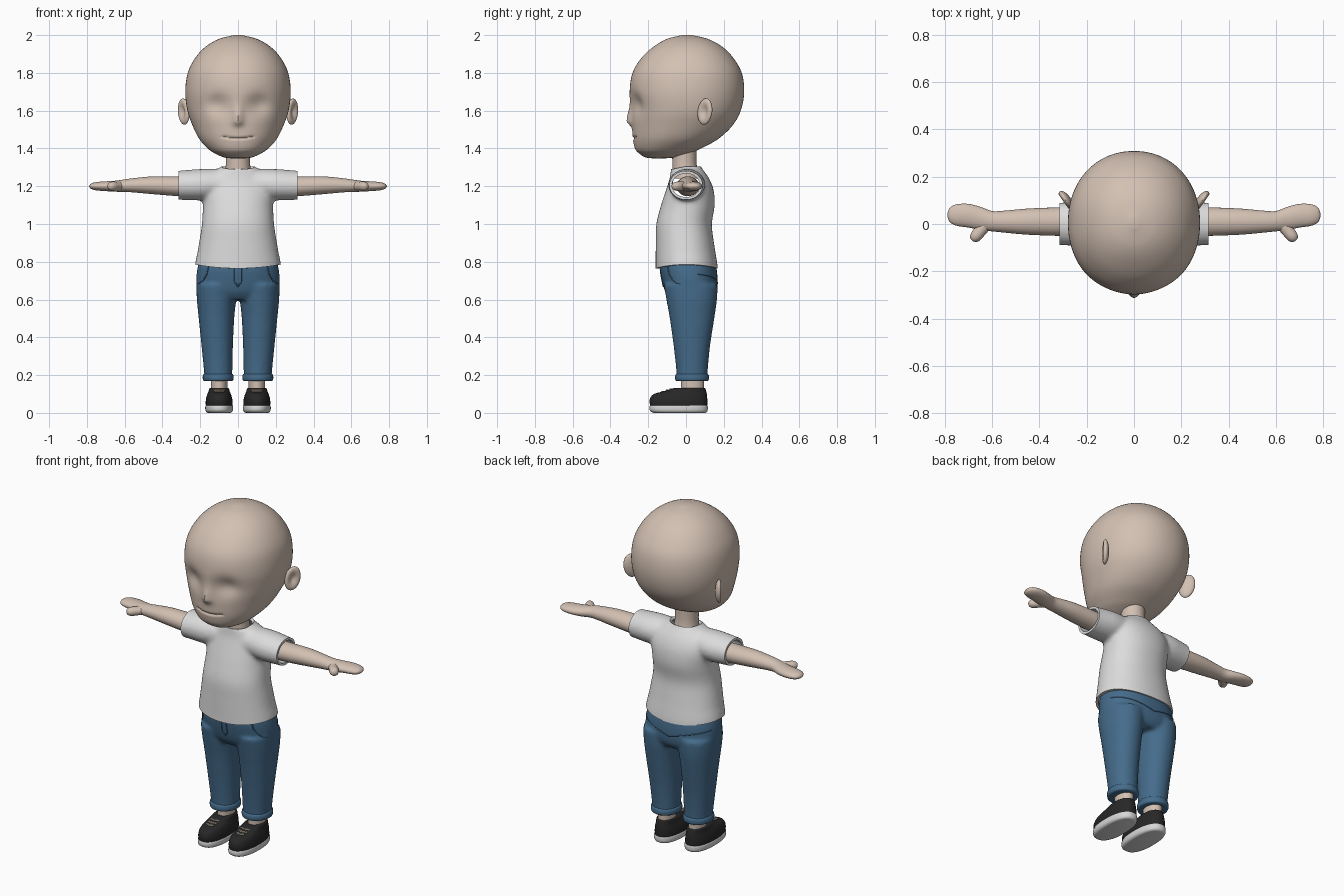
import bpy, bmesh, math
from math import exp, cos, sin, pi
from mathutils import Matrix, Vector
from mathutils.bvhtree import BVHTree

if "Cube" in bpy.data.objects:
    bpy.data.objects.remove(bpy.data.objects["Cube"])


def material(name, r, g, b):
    m = bpy.data.materials.new(name)
    m.diffuse_color = (r, g, b, 1)
    m.use_nodes = True
    m.node_tree.nodes["Principled BSDF"].inputs["Base Color"].default_value = m.diffuse_color
    return m


SKIN = material("skin", 0.65, 0.53, 0.45)
SHIRT = material("shirt white", 0.72, 0.72, 0.72)
DENIM = material("denim blue", 0.06, 0.15, 0.26)
BLACK = material("shoe black", 0.02, 0.02, 0.02)
SOLE = material("sole white", 0.68, 0.68, 0.68)
LACE = material("lace beige", 0.6, 0.48, 0.38)


def catmull(a, b, c, d, t):
    return tuple(0.5 * (2*q + (r - p)*t + (2*p - 5*q + 4*r - s)*t*t
                        + (3*q - p - 3*r + s)*t**3) for p, q, r, s in zip(a, b, c, d))


def loft(bm, sections, axis="z", seg=48, sub=5, power=1.0):
    """Skin smooth rings through sections (position, centre 1, centre 2, radius 1, radius 2)."""
    last = len(sections) - 1
    rows = []
    for i in range(last):
        four = [sections[min(max(k, 0), last)] for k in (i - 1, i, i + 1, i + 2)]
        rows += [catmull(*four, j / sub) for j in range(sub)]
    rows.append(sections[-1])
    rings, new = [], []
    for t, c1, c2, r1, r2 in rows:
        ring = []
        for k in range(seg):
            a = 2 * pi * k / seg
            u = c1 + r1 * math.copysign(abs(cos(a)) ** power, cos(a))
            v = c2 + r2 * math.copysign(abs(sin(a)) ** power, sin(a))
            ring.append(bm.verts.new((u, v, t) if axis == "z" else (t, u, v)))
        rings.append(ring)
    for r, q in zip(rings, rings[1:]):
        for k in range(seg):
            n = (k + 1) % seg
            new.append(bm.faces.new((r[k], r[n], q[n], q[k])))
    new += [bm.faces.new(rings[0][::-1]), bm.faces.new(rings[-1])]
    bmesh.ops.recalc_face_normals(bm, faces=new)
    return bm


def modify(ob, kind, **props):
    bpy.context.view_layer.objects.active = ob
    m = ob.modifiers.new(kind, kind)
    for k, v in props.items():
        setattr(m, k, v)
    bpy.ops.object.modifier_apply(modifier=m.name)


def smooth(ob, angle=50):
    bpy.ops.object.select_all(action="DESELECT")
    ob.select_set(True)
    bpy.context.view_layer.objects.active = ob
    bpy.ops.object.shade_smooth_by_angle(angle=math.radians(angle))


def make(name, bm, mat, mirror=False, voxel=0):
    me = bpy.data.meshes.new(name)
    bm.to_mesh(me)
    bm.free()
    me.materials.append(mat)
    ob = bpy.data.objects.new(name, me)
    bpy.context.collection.objects.link(ob)
    if mirror:
        modify(ob, "MIRROR")
    if voxel:
        modify(ob, "REMESH", mode="VOXEL", voxel_size=voxel)
        modify(ob, "SMOOTH", factor=0.5, iterations=8)
    smooth(ob)
    return ob


def seam(name, target, pts, direction, mat, radius=0.004, mirror=False):
    """Thin cord draped onto a target mesh along a direction."""
    me = target.data
    tree = BVHTree.FromPolygons([v.co for v in me.vertices], [p.vertices[:] for p in me.polygons])
    d, line = Vector(direction), []
    for a, b in zip(pts, pts[1:]):
        for j in range(9):
            hit = tree.ray_cast(Vector(a).lerp(Vector(b), j / 8) - d, d)[0]
            if hit:
                line.append(hit)
    cu = bpy.data.curves.new(name, "CURVE")
    cu.dimensions, cu.bevel_depth, cu.bevel_resolution = "3D", radius, 1
    sp = cu.splines.new("POLY")
    sp.points.add(len(line) - 1)
    for p, co in zip(sp.points, line):
        p.co = (*co, 1)
    cu.materials.append(mat)
    ob = bpy.data.objects.new(name, cu)
    bpy.context.collection.objects.link(ob)
    bpy.ops.object.select_all(action="DESELECT")
    ob.select_set(True)
    bpy.context.view_layer.objects.active = ob
    bpy.ops.object.convert(target="MESH")
    ob = bpy.context.view_layer.objects.active
    if mirror:
        modify(ob, "MIRROR")
    smooth(ob)


def front_back(rows, cx=0):
    """(z, front y, back y, half width) to loft sections."""
    return [(z, cx, (f + b) / 2, w, (b - f) / 2) for z, f, b, w in rows]


# Head with sculpted eye sockets, nose and mouth
bm = loft(bmesh.new(), front_back([
    (1.347, -.17, -.12, .03), (1.353, -.215, -.06, .075), (1.375, -.25, .02, .125),
    (1.40, -.270, .08, .16), (1.45, -.281, .17, .205), (1.52, -.285, .245, .24),
    (1.60, -.288, .29, .268), (1.70, -.298, .308, .279), (1.80, -.283, .295, .266),
    (1.88, -.235, .25, .226), (1.94, -.17, .19, .17), (1.98, -.1, .115, .10),
    (2.0, -.02, .03, .02)]), seg=128, sub=12, power=.95)
for v in bm.verts:
    x, y, z = v.co
    if y < -.05:
        v.co.y += .026 * exp(-((abs(x) - .11) / .06) ** 2 - ((z - 1.635) / .055) ** 2)
        tall = .075 if z > 1.545 else .025
        v.co.y -= .028 * exp(-(x / .026) ** 2 - ((z - 1.545) / tall) ** 2)
        if abs(x) < .085:
            v.co.y += .008 * exp(-((z - 1.453 - 1.6 * x * x) / .006) ** 2)
make("head", bm, SKIN)

# Ears: hollowed discs flaring outwards at the back
bm = bmesh.new()
bmesh.ops.create_uvsphere(bm, u_segments=32, v_segments=24, radius=1)
for v in bm.verts:
    if v.co.x > 0:
        v.co.x -= 1.1 * exp(-((v.co.y ** 2 + v.co.z ** 2) / .3))
    v.co = Vector((v.co.x * .022, v.co.y * .045, v.co.z * .07))
bm.transform(Matrix.Translation((.288, .1, 1.595)) @ Matrix.Rotation(math.radians(-35), 4, "Z")
             @ Matrix.Rotation(math.radians(-10), 4, "X"))
make("ears", bm, SKIN, mirror=True)

# Neck
make("neck", loft(bmesh.new(), [(1.24, 0, 0, .075, .07), (1.32, 0, -.008, .064, .064),
                                (1.43, 0, -.01, .066, .066)]), SKIN)

# Shirt: torso and sleeves fused, then trimmed open and thickened
bm = loft(bmesh.new(), [
    (.72, 0, .003, .23, .166), (.78, 0, .003, .226, .164), (.9, 0, -.006, .206, .154),
    (1.0, 0, -.01, .191, .147), (1.1, 0, .01, .186, .142), (1.18, 0, .02, .19, .126),
    (1.24, 0, .018, .17, .105), (1.285, 0, .006, .12, .086), (1.31, 0, 0, .08, .076),
    (1.36, 0, 0, .077, .073)], seg=64, power=.92)
half = [(.1, .005, 1.21, .09, .082), (.2, .004, 1.208, .098, .083),
        (.315, 0, 1.205, .089, .077), (.37, 0, 1.205, .088, .077)]
loft(bm, [(-s[0], *s[1:]) for s in half[::-1]] + half, axis="x")
shirt = make("shirt", bm, SHIRT, voxel=.011)
bm = bmesh.new()
bm.from_mesh(shirt.data)
for co, no in (((0, 0, .765), (0, 0, -1)), ((0, 0, 1.305), (0, 0, 1)),
               ((.315, 0, 0), (1, 0, 0)), ((-.315, 0, 0), (-1, 0, 0))):
    bmesh.ops.bisect_plane(bm, geom=bm.verts[:] + bm.edges[:] + bm.faces[:],
                           plane_co=co, plane_no=no, clear_outer=True)
for v in bm.verts:  # arched hem, dipped collar
    if v.co.z < .85:
        v.co.z += .02 * (v.co.x / .225) ** 2 * (.85 - v.co.z) / .085
    elif v.co.z > 1.29 and v.co.y < 0:
        v.co.z += .2 * v.co.y * (v.co.z - 1.29) / .015
bm.to_mesh(shirt.data)
bm.free()
modify(shirt, "SOLIDIFY", thickness=.014, offset=-1)
smooth(shirt, 40)

# Arms with mitten hands, and thumbs
make("arms", loft(bmesh.new(), [
    (.24, .01, 1.2, .06, .052), (.32, .01, 1.2, .06, .052), (.45, .01, 1.205, .055, .047),
    (.55, .01, 1.205, .046, .038), (.60, .012, 1.203, .043, .033), (.65, .024, 1.2, .049, .029),
    (.70, .035, 1.2, .05, .026), (.75, .038, 1.2, .045, .022), (.778, .038, 1.2, .030, .014),
    (.788, .038, 1.2, .006, .003)], axis="x"), SKIN, mirror=True)
bm = loft(bmesh.new(), [
    (-.05, 0, 0, .012, .012), (-.03, 0, 0, .028, .024), (.02, 0, 0, .026, .024),
    (.06, 0, 0, .025, .024), (.08, 0, 0, .017, .016), (.086, 0, 0, .004, .004)],
    axis="x", seg=24)
bm.transform(Matrix.Translation((.628, -.004, 1.2)) @ Matrix.Rotation(math.radians(-50), 4, "Z"))
make("thumbs", bm, SKIN, mirror=True)

# Jeans: hips and two legs fused
bm = loft(bmesh.new(), [
    (.60, 0, .028, .17, .11), (.64, 0, .026, .212, .136), (.70, 0, .02, .221, .147),
    (.77, 0, .012, .214, .149), (.83, 0, .005, .195, .132)], seg=64, power=.9)
for s in (1, -1):
    loft(bm, [(.175, s * .105, .032, .074, .083), (.22, s * .105, .032, .075, .083),
              (.35, s * .11, .031, .083, .096), (.5, s * .114, .032, .094, .118),
              (.6, s * .114, .03, .104, .134), (.68, s * .113, .025, .107, .143)], power=.95)
jeans = make("jeans", bm, DENIM, voxel=.01)
make("jeans_cuffs", loft(bmesh.new(), [
    (.168, .105, .032, .068, .076), (.172, .105, .032, .079, .087),
    (.188, .105, .032, .082, .09), (.203, .105, .032, .079, .087),
    (.208, .105, .032, .070, .078)], sub=3), DENIM, mirror=True)

# Jeans seams: fly, front pockets, back yoke
seam("fly", jeans, [(-.016, 0, .79), (-.016, 0, .69), (0, 0, .67), (.016, 0, .69),
                    (.016, 0, .79)], (0, 1, 0), DENIM)
for v in range(1):
    seam("front_pockets", jeans, [(.155, 0, .785), (.165, 0, .735), (.185, 0, .7),
                                  (.212, 0, .682)], (0, 1, 0), DENIM, mirror=True)
    seam("back_yoke", jeans, [(.212, 0, .735), (.12, 0, .715), (0, 0, .685)],
         (0, -1, 0), DENIM, radius=.003, mirror=True)

# Ankles
make("ankles", loft(bmesh.new(), [(.04, .1, .035, .043, .062), (.12, .1, .035, .043, .06),
                                  (.2, .1, .035, .045, .062)]), SKIN, mirror=True)

# Shoes: white soles and black uppers
make("soles", loft(bmesh.new(), front_back([
    (0, -.17, .10, .058), (.004, -.182, .109, .067), (.015, -.192, .115, .073),
    (.036, -.192, .115, .073), (.04, -.186, .111, .069)], .1), power=.85, sub=3), SOLE, mirror=True)
shoes = make("shoe_uppers", loft(bmesh.new(), front_back([
    (.03, -.188, .112, .070), (.06, -.193, .113, .071), (.085, -.186, .112, .067),
    (.102, -.165, .11, .061), (.115, -.115, .107, .056), (.128, -.075, .103, .052),
    (.132, -.06, .10, .048)], .1), power=.88), BLACK, mirror=True)

# Laces across the instep
for i, y in enumerate((-.075, -.097, -.119)):
    w = .03 - .003 * i
    seam("lace_%d" % (i + 1), shoes, [(.1 - w, y, .1), (.1, y - .008, .1), (.1 + w, y, .1)],
         (0, 0, -1), LACE, radius=.005, mirror=True)
